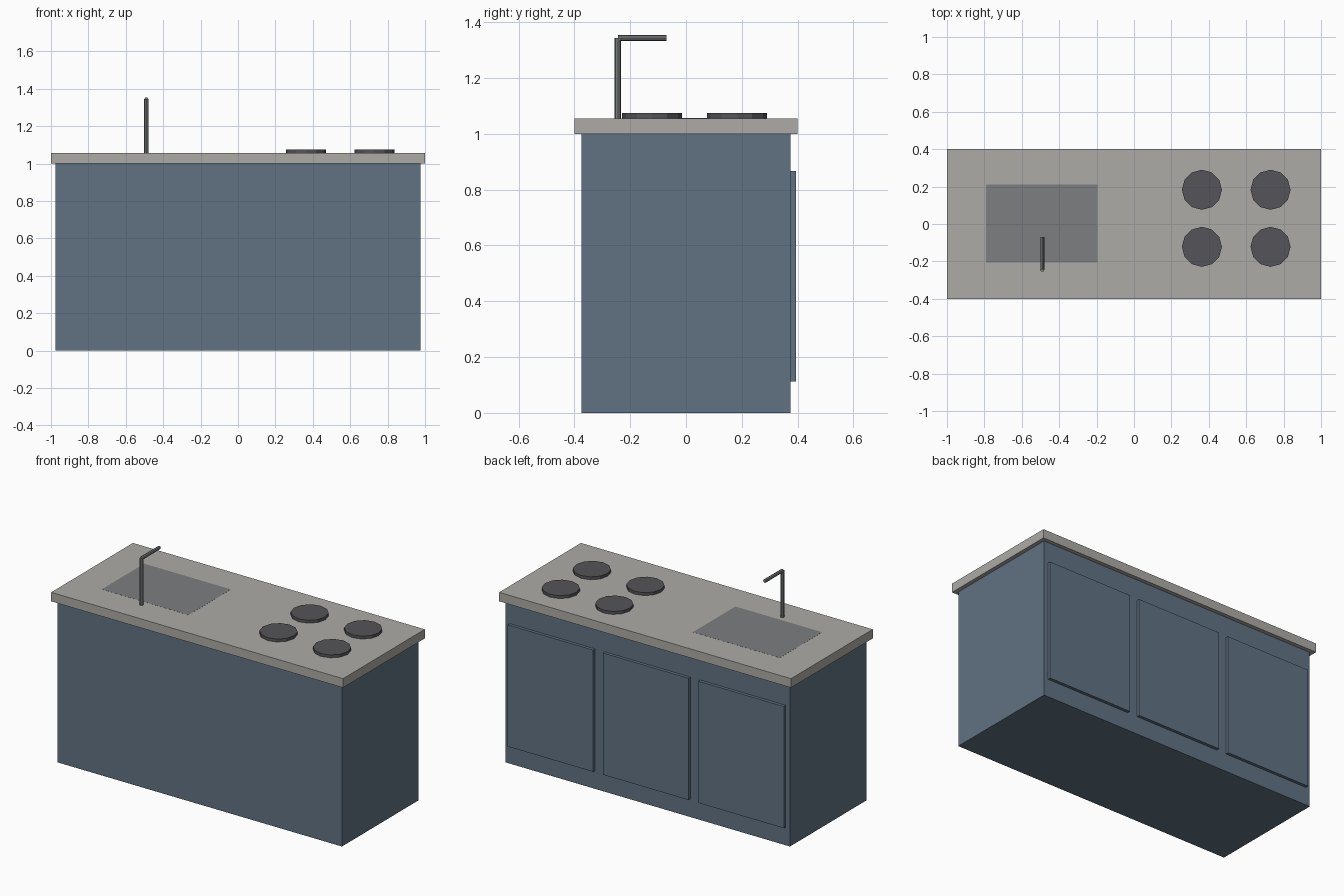
import bpy, math

if "Cube" in bpy.data.objects:
    bpy.data.objects.remove(bpy.data.objects["Cube"])

def material(name, rgb):
    m = bpy.data.materials.new(name)
    m.diffuse_color = (*rgb, 1)
    m.use_nodes = True
    m.node_tree.nodes["Principled BSDF"].inputs["Base Color"].default_value = m.diffuse_color
    return m

BLUE = material("blue_paint", (0.12, 0.17, 0.23))
STONE = material("stone", (0.42, 0.41, 0.38))
STEEL = material("steel", (0.2, 0.21, 0.215))
BLACK = material("burner_black", (0.09, 0.09, 0.1))

def box(name, x, y, z, mat):
    """Box from (min, max) ranges."""
    bpy.ops.mesh.primitive_cube_add(
        size=1, location=[(r[0] + r[1]) / 2 for r in (x, y, z)])
    o = bpy.context.object
    o.name = name
    o.scale = [r[1] - r[0] for r in (x, y, z)]
    bpy.ops.object.transform_apply(location=False, rotation=False, scale=True)
    o.data.materials.append(mat)
    return o

def cylinder(name, loc, radius, depth, sides, mat, rot=(0, 0, 0)):
    bpy.ops.mesh.primitive_cylinder_add(
        vertices=sides, radius=radius, depth=depth, location=loc, rotation=rot)
    o = bpy.context.object
    o.name = name
    o.data.materials.append(mat)
    return o

TOP = 1.056

# Cabinet and worktop
box("cabinet", (-0.975, 0.975), (-0.375, 0.375), (0, 1.0), BLUE)
box("countertop", (-1, 1), (-0.4, 0.4), (1.0, TOP), STONE)

# Three raised door panels on the back
for i in range(3):
    cx = (i - 1) * 0.653
    box(f"door_{i + 1}", (cx - 0.293, cx + 0.293), (0.37, 0.394), (0.113, 0.867), BLUE)

# Sink block, practically flush with the worktop
box("sink", (-0.79, -0.195), (-0.205, 0.21), (0.9, TOP + 0.0005), STEEL)

# Faucet: upright and spout
FX, FY, FZ = -0.49, -0.244, 1.344
cylinder("faucet_post", (FX, FY, (TOP + FZ) / 2), 0.0115, FZ - TOP, 8, STEEL)
cylinder("faucet_spout", (FX, (FY - 0.07) / 2, FZ), 0.0105, -0.07 - FY, 8, STEEL,
         (math.pi / 2, 0, 0))

# Four twelve-sided burners
for x in (0.363, 0.73):
    for y in (-0.122, 0.183):
        cylinder("burner", (x, y, TOP + 0.009), 0.107, 0.018, 12, BLACK)
